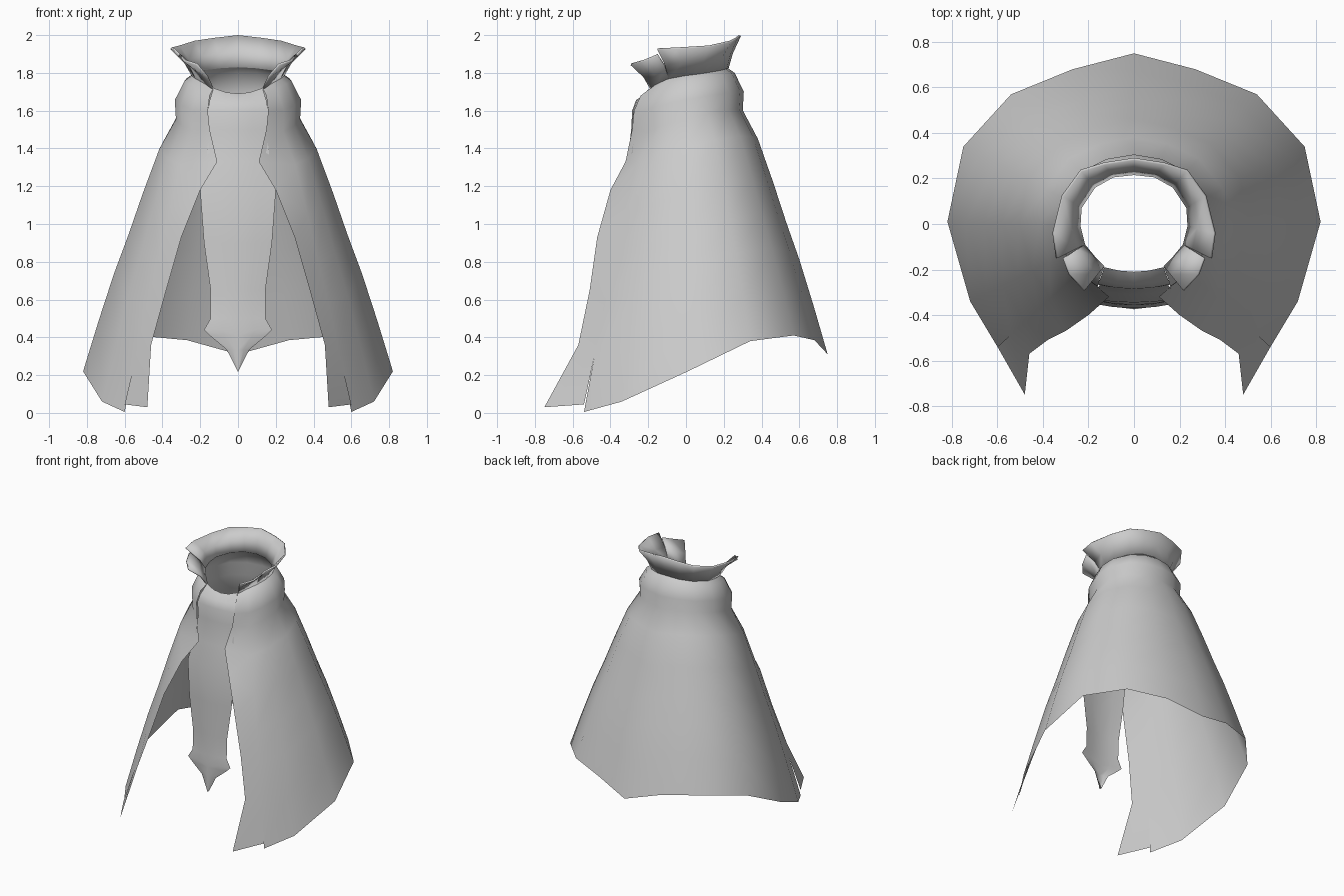
import bpy, math
from mathutils import Vector

if "Cube" in bpy.data.objects:
    bpy.data.objects.remove(bpy.data.objects["Cube"])

cloth = bpy.data.materials.new("grey_cloth")
cloth.use_nodes = True
GREY = (0.6, 0.6, 0.6, 1)
cloth.diffuse_color = GREY
cloth.node_tree.nodes["Principled BSDF"].inputs["Base Color"].default_value = GREY


def sheet(name, columns, gap=None, thickness=0):
    """Skin neighbouring columns of points (listed top down), then mirror in x."""
    rows = len(columns[0])
    verts = [p for col in columns for p in col]
    faces = []
    for c in range(len(columns) - 1):
        if c == gap:
            continue
        for r in range(rows - 1):
            a, b = c * rows + r, (c + 1) * rows + r
            faces.append((a, b, b + 1, a + 1))
    mesh = bpy.data.meshes.new(name)
    mesh.from_pydata(verts, [], faces)
    mesh.materials.append(cloth)
    obj = bpy.data.objects.new(name, mesh)
    bpy.context.collection.objects.link(obj)
    # weld the seam columns, then mirror
    weld = obj.modifiers.new("weld", "WELD")
    weld.merge_threshold = 0.0005
    mirror = obj.modifiers.new("mirror", "MIRROR")
    mirror.merge_threshold = 0.001
    if thickness:
        solid = obj.modifiers.new("thickness", "SOLIDIFY")
        solid.thickness = thickness
        solid.offset = 1
    bpy.ops.object.select_all(action="DESELECT")
    obj.select_set(True)
    bpy.context.view_layer.objects.active = obj
    bpy.ops.object.shade_smooth_by_angle(angle=math.radians(45))
    return obj


# Neck line and hem, from centre back round to the front edge
neck = [Vector(p) for p in (
    (0, .215, 1.83), (.09, .205, 1.825), (.17, .16, 1.815), (.23, .07, 1.8),
    (.235, -.01, 1.79), (.215, -.09, 1.775), (.17, -.145, 1.75))]
hem = [Vector(p) for p in (
    (0, .75, .31), (.27, .68, .385), (.54, .57, .41), (.75, .34, .38),
    (.82, .01, .22), (.72, -.34, .06), (.6, -.54, .005))]

# Drape: (fraction of drop, fraction of spread)
drape = [(0, 0), (.02, .08), (.085, .17), (.15, .16), (.25, .31),
         (.4, .46), (.54, .59), (.67, .72), (.83, .86), (1, 1)]
front_edge = [Vector(p) for p in (
    (.13, -.185, 1.72), (.15, -.24, 1.68), (.16, -.275, 1.6), (.15, -.285, 1.5),
    (.11, -.32, 1.33), (.2, -.4, 1.18), (.3, -.47, .93), (.38, -.51, .65),
    (.46, -.57, .36), (.48, -.75, .03))]


def hang(top, bottom):
    d = bottom - top
    return [top + Vector((d.x * out, d.y * out, d.z * drop)) for drop, out in drape]


# Cape, with a small step in the hem beside the front flap
columns = [hang(n, h) for n, h in zip(neck, hem)]
flap = [p.copy() for p in columns[-1]]
flap[-1].z += .04
sheet("cape", columns + [flap, front_edge], gap=len(columns) - 1)

# Flared collar, with a notch near each front point
rim = [Vector(p) for p in (
    (0, .28, 2), (.13, .26, 1.985), (.23, .23, 1.97), (.31, .12, 1.945),
    (.35, -.04, 1.935), (.335, -.15, 1.93), (.305, -.15, 1.9),
    (.28, -.22, 1.87), (.215, -.29, 1.85))]
base = neck[:6] + [neck[5], neck[6], front_edge[0]]
collar = []
for top, low in zip(rim, base):
    mid = low.lerp(top, .35)
    mid.z += .02
    collar.append([top, mid, low])
sheet("collar", collar, gap=5, thickness=.012)

# Front panel: (half width, y, z) rows down to the pointed tip
panel_rows = [(.13, -.21, 1.69), (.15, -.265, 1.655), (.16, -.285, 1.6),
              (.15, -.29, 1.5), (.17, -.31, 1.33), (.2, -.345, 1.17),
              (.18, -.355, .9), (.145, -.36, .65), (.145, -.365, .5),
              (.18, -.37, .44), (.15, -.37, .41), (.06, -.375, .335),
              (.002, -.375, .22)]
panel = []
for u in (1, .5, 0):
    panel.append([Vector((w * u, y + .02 * u * u, z + (.03 * u * u if i == 0 else 0)))
                  for i, (w, y, z) in enumerate(panel_rows)])
sheet("front_panel", panel)
